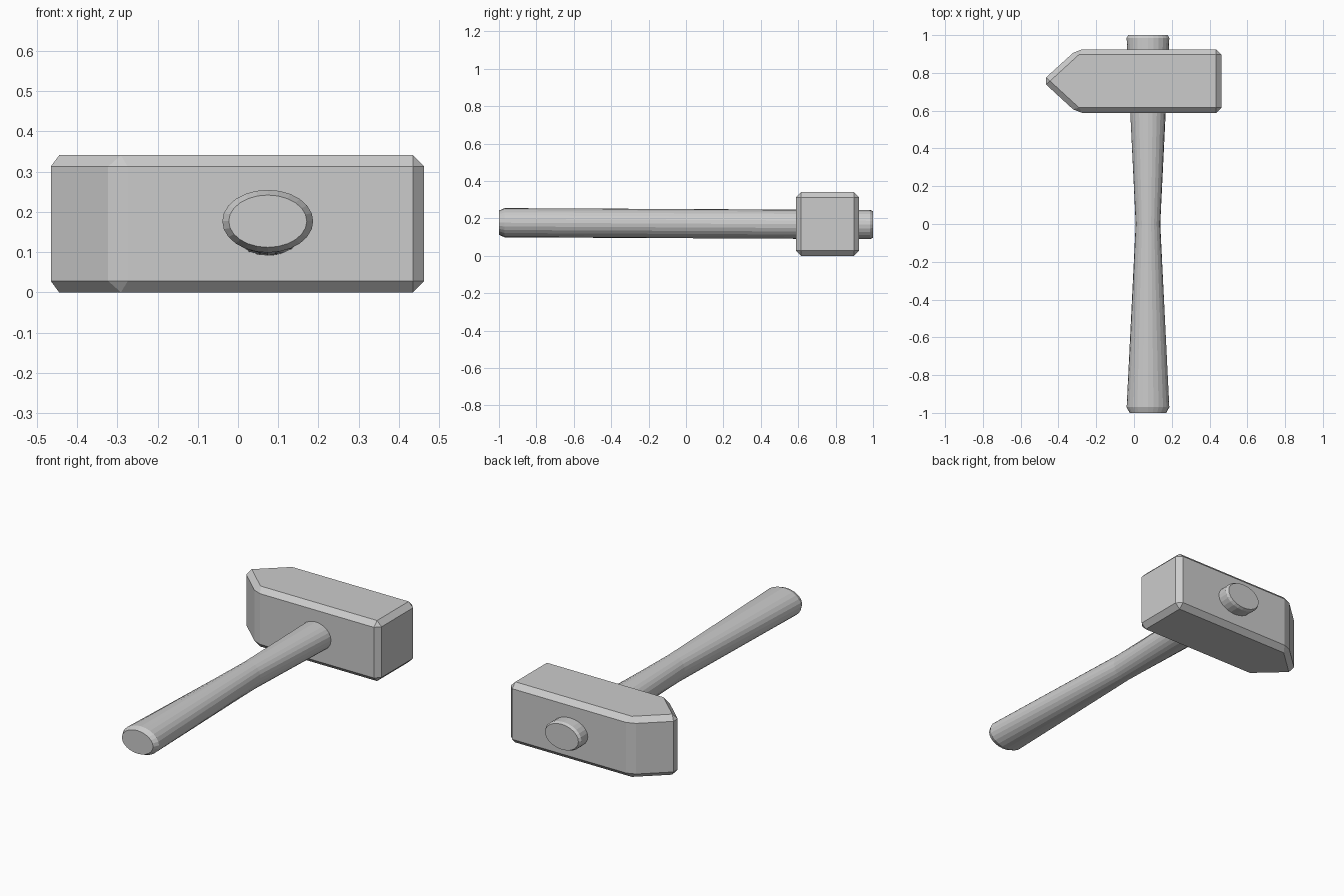
import bpy, bmesh
from math import cos, sin, tau

if "Cube" in bpy.data.objects:
    bpy.data.objects.remove(bpy.data.objects["Cube"])


def add_object(name, bm):
    bmesh.ops.recalc_face_normals(bm, faces=bm.faces[:])
    mesh = bpy.data.meshes.new(name)
    bm.to_mesh(mesh)
    bm.free()
    obj = bpy.data.objects.new(name, mesh)
    bpy.context.collection.objects.link(obj)
    return obj


# Hammer head: wedge-ended outline extruded upward, all edges chamfered
outline = [(-0.486, 0.757), (-0.302, 0.588), (0.463, 0.588),
           (0.463, 0.925), (-0.302, 0.925)]
bm = bmesh.new()
base = bm.faces.new([bm.verts.new((x, y, 0)) for x, y in outline])
ext = bmesh.ops.extrude_face_region(bm, geom=[base], use_keep_orig=True)
top = [v for v in ext["geom"] if isinstance(v, bmesh.types.BMVert)]
bmesh.ops.translate(bm, verts=top, vec=(0, 0, 0.341))
bmesh.ops.recalc_face_normals(bm, faces=bm.faces[:])
bmesh.ops.bevel(bm, geom=bm.edges[:], offset=0.028, offset_type='OFFSET',
                segments=1, profile=0.5, affect='EDGES')
add_object("hammer_head", bm)

# Handle: oval rings (y, half width, half height), narrow at the waist
SIDES = 24
stations = [(-1.0, 0.097, 0.065), (-0.97, 0.113, 0.078), (0.0, 0.065, 0.078),
            (0.985, 0.113, 0.078), (1.0, 0.104, 0.071)]
bm = bmesh.new()
rings = []
for y, rx, rz in stations:
    zc = 0.172 - 0.005 * y
    rings.append([bm.verts.new((0.074 + rx * cos(tau * i / SIDES), y,
                                zc + rz * sin(tau * i / SIDES)))
                  for i in range(SIDES)])
for a, b in zip(rings, rings[1:]):
    for i in range(SIDES):
        j = (i + 1) % SIDES
        bm.faces.new((a[i], a[j], b[j], b[i]))
bm.faces.new(rings[0])
bm.faces.new(rings[-1])
add_object("handle", bm)
